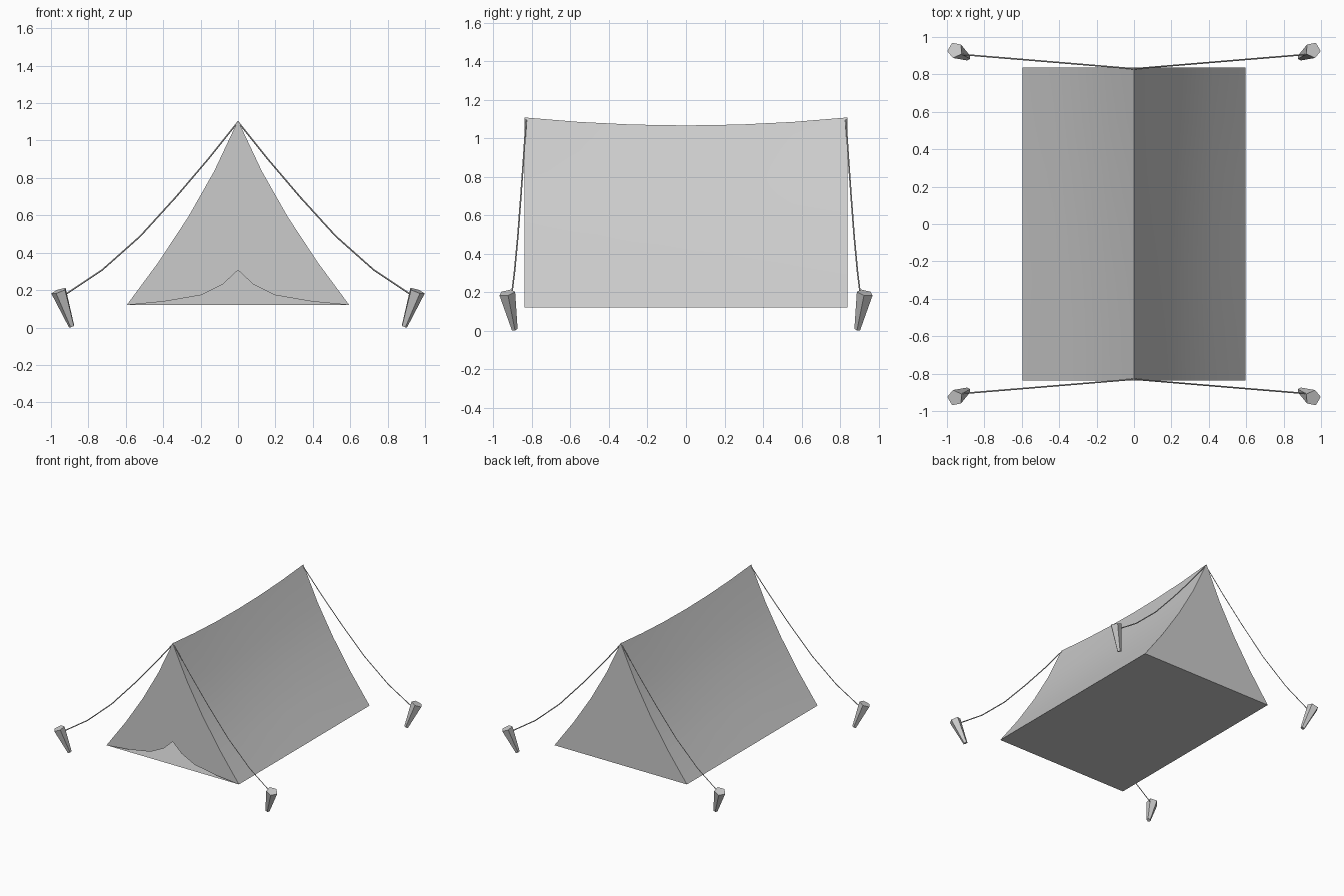
import bpy
import math
from mathutils import Vector

if "Cube" in bpy.data.objects:
    bpy.data.objects.remove(bpy.data.objects["Cube"])

HALF = 0.838      # half length of the tent
BASE = 0.12       # height of the floor
SAG = 0.042       # ridge dip at the middle

# right half of the end profile, ridge to hem, and of the lifted door hem
profile = [(0, 1.107), (0.128, 0.835), (0.267, 0.59), (0.425, 0.35), (0.595, BASE)]
door = [(0, 0.307), (0.08, 0.232), (0.198, 0.173), (0.395, 0.139), (0.595, BASE)]
ground = [(x, BASE) for x, z in profile]


def make(name, verts, faces, smooth=False):
    mesh = bpy.data.meshes.new(name)
    mesh.from_pydata(verts, [], faces)
    mesh.update()
    ob = bpy.data.objects.new(name, mesh)
    bpy.context.collection.objects.link(ob)
    if smooth:
        bpy.ops.object.select_all(action='DESELECT')
        ob.select_set(True)
        bpy.context.view_layer.objects.active = ob
        bpy.ops.object.shade_smooth_by_angle(angle=math.radians(30))
    return ob


def full(half):
    return [(-x, z) for x, z in reversed(half[1:])] + half


# sagging roof sheet
outline = full(profile)
n, rows = len(outline), 7
verts, faces = [], []
for j in range(rows):
    t = 2 * j / (rows - 1) - 1
    k = 1 - SAG * (1 - t * t)
    verts += [(x, t * HALF, BASE + (z - BASE) * k) for x, z in outline]
for j in range(rows - 1):
    for i in range(n - 1):
        a = j * n + i
        faces.append((a, a + n, a + n + 1, a + 1))
make("roof_sheet", verts, faces, True)


# end walls, filled between the profile and a lower edge
def end_wall(name, lower, y):
    low = full(lower)
    v = [(x, y, z) for x, z in low] + [(x, y, z) for x, z in outline[1:-1]]
    top = [0] + list(range(n, 2 * n - 2)) + [n - 1]
    f = []
    for i in range(n - 1):
        face = list(dict.fromkeys((i, i + 1, top[i + 1], top[i])))
        f.append(face if y < 0 else face[::-1])
    make(name, v, f)


end_wall("front_wall", door, -HALF)
end_wall("back_wall", ground, HALF)

# floor sheet
w = profile[-1][0]
make("floor", [(-w, -HALF, BASE), (w, -HALF, BASE), (w, HALF, BASE), (-w, HALF, BASE)],
     [(3, 2, 1, 0)])

# guy rope and peg, repeated at the four corners
rope_path = [(0, 1.1), (0.16, 0.9), (0.332, 0.698), (0.523, 0.488), (0.727, 0.307), (0.925, 0.175)]


def rope(name, sx, sy):
    cu = bpy.data.curves.new(name, 'CURVE')
    cu.dimensions = '3D'
    cu.bevel_depth = 0.004
    cu.bevel_resolution = 0
    sp = cu.splines.new('POLY')
    sp.points.add(len(rope_path) - 1)
    for p, (x, z) in zip(sp.points, rope_path):
        p.co = (sx * x, sy * (0.83 + 0.077 * x / 0.925), z, 1)
    bpy.context.collection.objects.link(bpy.data.objects.new(name, cu))


def peg(name, sx, sy):
    top = Vector((0.957, 0.93, 0.196))
    tip = Vector((0.889, 0.89, 0.006))
    rot = (top - tip).to_track_quat('Z', 'Y')
    v = []
    for c, r in ((tip, 0.016), (top, 0.044)):
        for i in range(5):
            a = math.radians(90 + 72 * i)
            p = c + rot @ Vector((r * math.cos(a), r * math.sin(a), 0))
            v.append((sx * p.x, sy * p.y, p.z))
    f = [(i, (i + 1) % 5, 5 + (i + 1) % 5, 5 + i) for i in range(5)]
    f += [(4, 3, 2, 1, 0), (5, 6, 7, 8, 9)]
    if sx * sy < 0:
        f = [q[::-1] for q in f]
    make(name, v, f)


for sy, end in ((-1, "front"), (1, "back")):
    for sx, side in ((-1, "left"), (1, "right")):
        rope(f"{end}_{side}_guy_rope", sx, sy)
        peg(f"{end}_{side}_peg", sx, sy)
